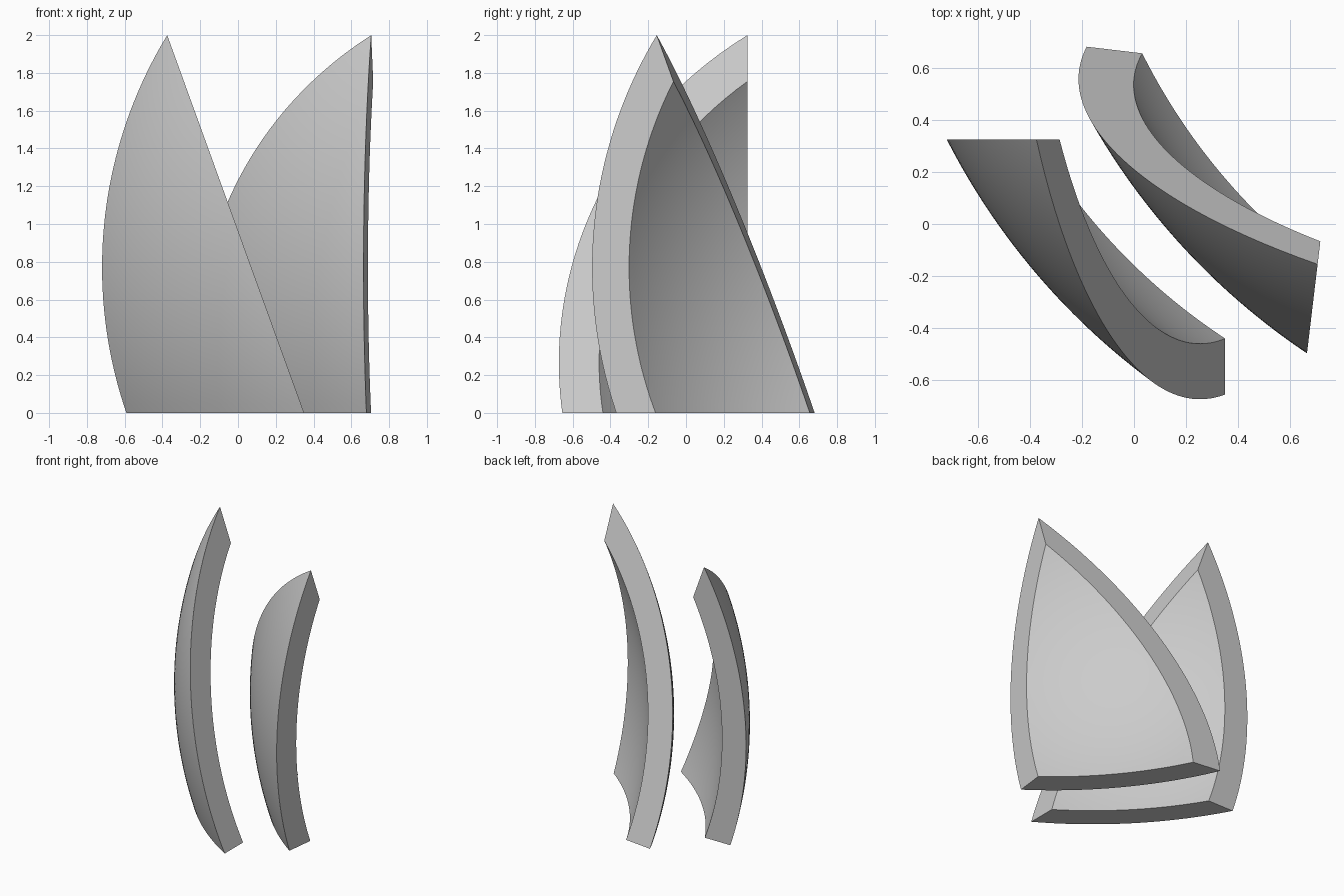
import bpy, bmesh, math
from mathutils import Matrix, Vector
from mathutils.geometry import intersect_line_sphere

if "Cube" in bpy.data.objects:
    bpy.data.objects.remove(bpy.data.objects["Cube"])

grey = bpy.data.materials.new("light grey")
grey.use_nodes = True
colour = (0.6, 0.6, 0.6, 1)
grey.diffuse_color = colour
grey.node_tree.nodes["Principled BSDF"].inputs["Base Color"].default_value = colour

# Each shell is a hollow sphere cut by the ground, an upright plane and a slanted plane
CENTRE = Vector((1.645, 1.53, 0.77))
OUTER, INNER = 2.654, 2.48
BACK_Y = 0.325
FOOT = Vector((0.35, BACK_Y, 0))
TIP = Vector((-0.375, BACK_Y, 2))
ROWS, COLS = 40, 28


def skin(bm, radius):
    """Grid of sphere points between the cutting planes, from ground to tip."""
    tip = max(intersect_line_sphere(FOOT, TIP, CENTRE, radius, False), key=lambda p: p.z)
    grid = []
    for i in range(ROWS + 1):
        z = tip.z * i / ROWS
        right = FOOT.lerp(TIP, z / TIP.z).x
        flat = radius ** 2 - (z - CENTRE.z) ** 2
        left = CENTRE.x - math.sqrt(flat - (BACK_Y - CENTRE.y) ** 2)
        row = []
        for j in range(COLS + 1):
            x = left + (right - left) * j / COLS
            y = CENTRE.y - math.sqrt(flat - (x - CENTRE.x) ** 2)
            row.append(bm.verts.new((x, y, z)))
        grid.append(row)
    for a, b in zip(grid, grid[1:]):
        for j in range(COLS):
            bm.faces.new((a[j], a[j + 1], b[j + 1], b[j]))
    return grid


def make_shell(name, placement):
    bm = bmesh.new()
    outer, inner = skin(bm, OUTER), skin(bm, INNER)
    # Flat cut faces joining the two skins
    rims = [(outer[0], inner[0])]
    for k in (0, -1):
        rims.append(([r[k] for r in outer], [r[k] for r in inner]))
    for a, b in rims:
        for i in range(len(a) - 1):
            bm.faces.new((a[i], a[i + 1], b[i + 1], b[i]))
    bmesh.ops.remove_doubles(bm, verts=bm.verts, dist=0.0005)
    bm.transform(placement)
    bmesh.ops.recalc_face_normals(bm, faces=bm.faces)
    mesh = bpy.data.meshes.new(name)
    bm.to_mesh(mesh)
    bm.free()
    mesh.materials.append(grey)
    obj = bpy.data.objects.new(name, mesh)
    bpy.context.collection.objects.link(obj)
    bpy.ops.object.select_all(action="DESELECT")
    obj.select_set(True)
    bpy.context.view_layer.objects.active = obj
    bpy.ops.object.shade_smooth_by_angle(angle=math.radians(20))


make_shell("front_shell", Matrix.Identity(4))

# The rear shell is the mirror image, turned and moved
s, c = math.sin(math.radians(6.8)), math.cos(math.radians(6.8))
mirror = Matrix(((s, c, 0, 0), (c, -s, 0, 0), (0, 0, 1, 0), (0, 0, 0, 1)))
make_shell("rear_shell", Matrix.Translation((0.427, 0.256, 0)) @ mirror)
